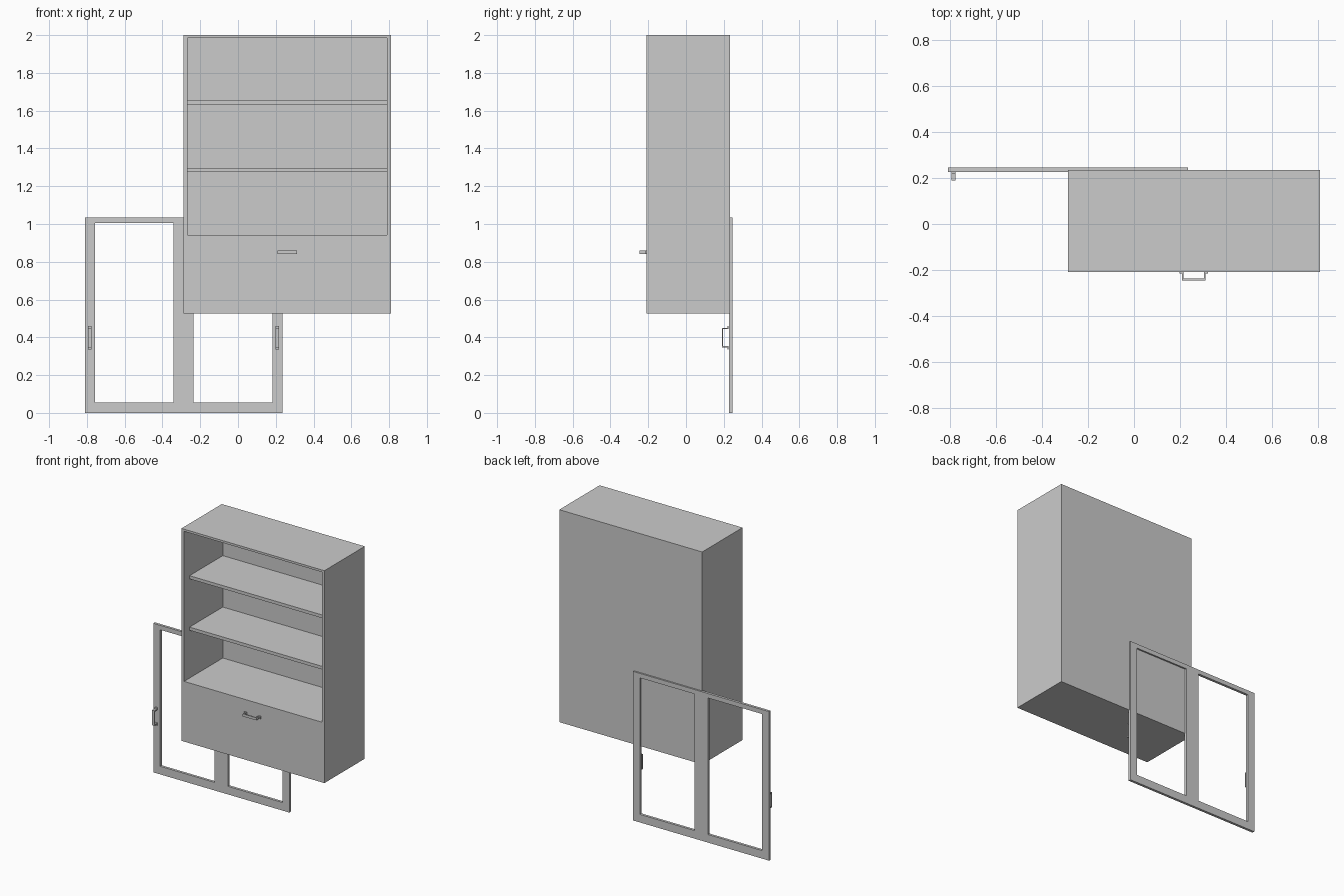
import bpy, bmesh
from mathutils import Vector

if "Cube" in bpy.data.objects:
    bpy.data.objects.remove(bpy.data.objects["Cube"])


def finish(name, bm):
    bmesh.ops.recalc_face_normals(bm, faces=bm.faces[:])
    mesh = bpy.data.meshes.new(name)
    bm.to_mesh(mesh)
    bm.free()
    obj = bpy.data.objects.new(name, mesh)
    bpy.context.collection.objects.link(obj)
    return obj


def add_box(bm, lo, hi):
    verts = bmesh.ops.create_cube(bm, size=1)["verts"]
    lo, hi = Vector(lo), Vector(hi)
    for v in verts:
        v.co = Vector([a + (b - a) * (c + 0.5) for a, b, c in zip(lo, hi, v.co)])


def extrude_profile(name, faces_2d, place, depth):
    """Fill 2D faces, thicken them along the depth vector."""
    bm = bmesh.new()
    for pts in faces_2d:
        bm.faces.new([bm.verts.new(place(*p)) for p in pts])
    bmesh.ops.remove_doubles(bm, verts=bm.verts[:], dist=1e-5)
    bmesh.ops.dissolve_limit(bm, angle_limit=0.01, verts=bm.verts[:], edges=bm.edges[:])
    geom = bmesh.ops.extrude_face_region(bm, geom=bm.faces[:], use_keep_orig=True)["geom"]
    bmesh.ops.translate(bm, vec=depth, verts=[g for g in geom if isinstance(g, bmesh.types.BMVert)])
    return finish(name, bm)


# Cabinet body: box whose front is inset and pushed back to form the open bay
X0, X1, Y0, Y1, Z0, Z1 = -0.288, 0.81, -0.209, 0.234, 0.525, 2.0
IX0, IX1, IZ0, IZ1, BACK = -0.268, 0.79, 0.943, 1.985, 0.216
bm = bmesh.new()
add_box(bm, (X0, Y0, Z0), (X1, Y1, Z1))
bm.normal_update()
front = min(bm.faces, key=lambda f: f.calc_center_median().y)
bmesh.ops.inset_region(bm, faces=[front], thickness=0.02)
for v in front.verts:
    v.co.x = IX0 if v.co.x < 0.26 else IX1
    v.co.z = IZ0 if v.co.z < 1.26 else IZ1
geom = bmesh.ops.extrude_discrete_faces(bm, faces=[front])["faces"]
for v in geom[0].verts:
    v.co.y = BACK
finish("cabinet_body", bm)

# Shelves, set back from the front edge
for i, z in enumerate((1.275, 1.632)):
    bm = bmesh.new()
    add_box(bm, (IX0, Y0 + 0.06, z), (IX1, BACK, z + 0.022))
    finish(f"shelf_{i + 1}", bm)

# Double door frame: grid of cells with the two window cells left out
xs = [-0.81, -0.757, -0.341, -0.236, 0.182, 0.235]
zs = [0.0, 0.056, 1.004, 1.035]
cells = [[(xs[i], zs[j]), (xs[i + 1], zs[j]), (xs[i + 1], zs[j + 1]), (xs[i], zs[j + 1])]
         for i in range(5) for j in range(3) if not (j == 1 and i in (1, 3))]
bm = bmesh.new()
for c in cells:
    bm.faces.new([bm.verts.new((x, 0.227, z)) for x, z in c])
bmesh.ops.remove_doubles(bm, verts=bm.verts[:], dist=1e-5)
geom = bmesh.ops.extrude_face_region(bm, geom=bm.faces[:], use_keep_orig=True)["geom"]
bmesh.ops.translate(bm, vec=(0, 0.018, 0), verts=[g for g in geom if isinstance(g, bmesh.types.BMVert)])
finish("door_frame", bm)

# Handles: bent strap with outward feet, u along the handle, d out of the surface
T, U, F, D, W = 0.007, 0.052, 0.062, 0.036, 0.018
strap = [(-F, 0), (-U + T, 0), (-U + T, D - T), (U - T, D - T), (U - T, 0), (F, 0),
         (F, T), (U, T), (U, D), (-U, D), (-U, T), (-F, T)]
extrude_profile("drawer_handle", [strap],
                lambda u, d: (0.26 + u, Y0 - d, 0.841), (0, 0, W))
for side, x in (("left", -0.785), ("right", 0.208)):
    extrude_profile(f"door_handle_{side}", [strap],
                    lambda u, d: (x - W / 2, 0.226 - d, 0.398 + u), (W, 0, 0))
